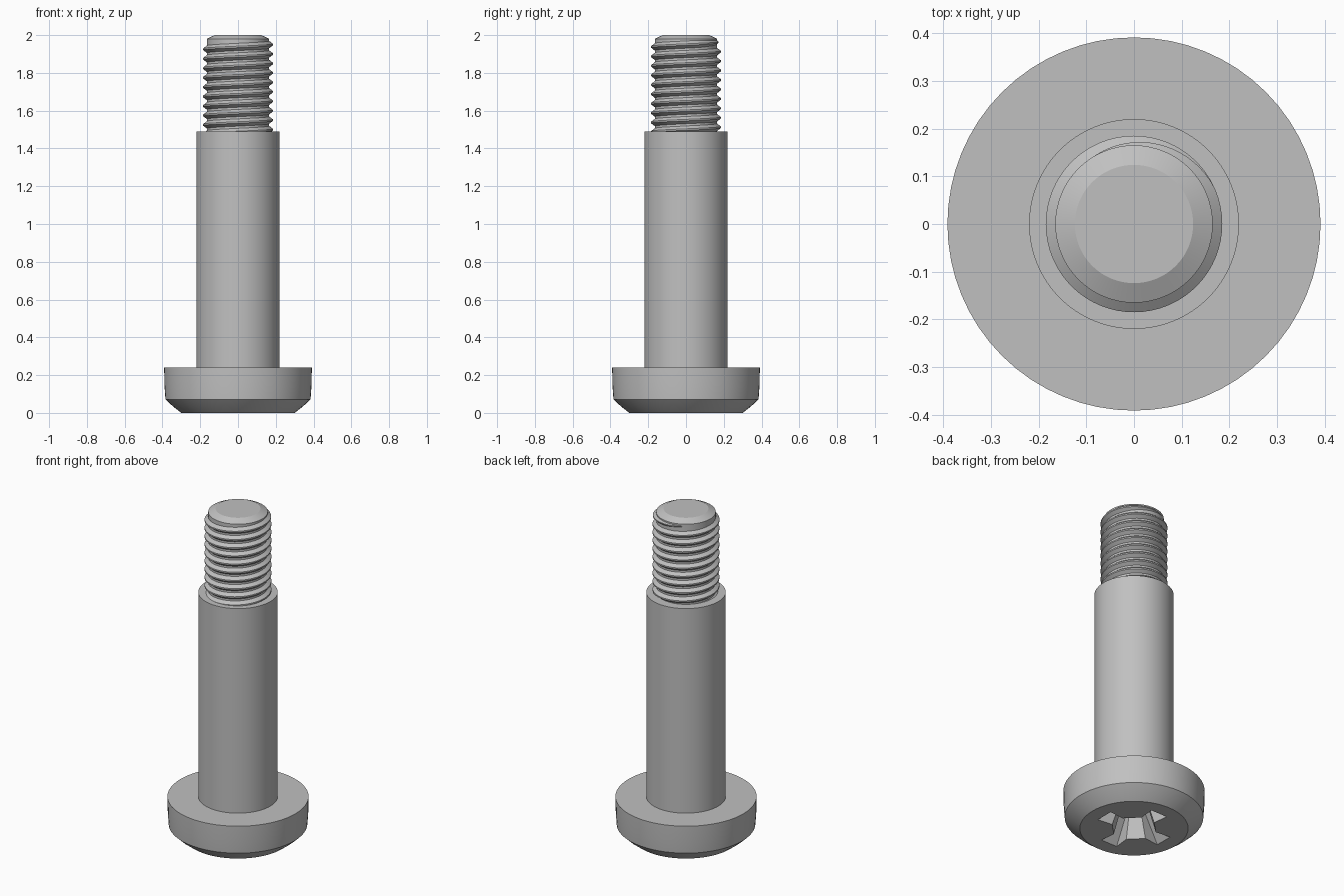
import bpy, bmesh, math

SIDES = 64

old = bpy.data.objects.get("Cube")
if old:
    bpy.data.objects.remove(old, do_unlink=True)

steel = bpy.data.materials.new("grey steel")
steel.use_nodes = True
grey = (0.53, 0.53, 0.53, 1)
steel.diffuse_color = grey
steel.node_tree.nodes["Principled BSDF"].inputs["Base Color"].default_value = grey


def make_object(name, bm):
    bmesh.ops.recalc_face_normals(bm, faces=bm.faces)
    mesh = bpy.data.meshes.new(name)
    bm.to_mesh(mesh)
    bm.free()
    obj = bpy.data.objects.new(name, mesh)
    bpy.context.collection.objects.link(obj)
    mesh.materials.append(steel)
    return obj


def activate(obj):
    bpy.ops.object.select_all(action='DESELECT')
    obj.select_set(True)
    bpy.context.view_layer.objects.active = obj


def smooth(obj, degrees=25):
    activate(obj)
    bpy.ops.object.shade_smooth_by_angle(angle=math.radians(degrees))


def loft(name, rings):
    """Skin a stack of equal-length point rings and cap both ends."""
    bm = bmesh.new()
    rows = [[bm.verts.new(p) for p in ring] for ring in rings]
    for a, b in zip(rows, rows[1:]):
        for i in range(len(a)):
            j = (i + 1) % len(a)
            bm.faces.new((a[i], a[j], b[j], b[i]))
    bm.faces.new(rows[0][::-1])
    bm.faces.new(rows[-1])
    return make_object(name, bm)


def turned(name, profile):
    """Revolve (radius, height) pairs about the z axis."""
    angles = [math.tau * i / SIDES for i in range(SIDES)]
    return loft(name, [[(r * math.cos(a), r * math.sin(a), z) for a in angles]
                       for r, z in profile])


def cross(tip, tip_half, notch, notch_half, z):
    """Four-armed outline with bevelled inner corners."""
    arm = [(notch, -notch_half), (tip, -tip_half), (tip, tip_half), (notch, notch_half)]
    points = []
    for quarter in range(4):
        c, s = math.cos(quarter * math.pi / 2), math.sin(quarter * math.pi / 2)
        points += [(x * c - y * s, x * s + y * c, z) for x, y in arm]
    return points


# Head with a cross-shaped driver recess in its underside
head = turned("head", [(0.30, 0), (0.345, 0.035), (0.384, 0.072),
                       (0.389, 0.14), (0.391, 0.24)])
cutter = loft("recess_cutter", [cross(0.222, 0.057, 0.125, 0.046, -0.01),
                                cross(0.215, 0.055, 0.12, 0.045, 0),
                                cross(0.10, 0.035, 0.07, 0.028, 0.17)])
cutter.hide_render = True
cut = head.modifiers.new("recess", 'BOOLEAN')
cut.operation = 'DIFFERENCE'
cut.solver = 'EXACT'
cut.object = cutter
activate(head)
bpy.ops.object.modifier_apply(modifier=cut.name)
bpy.data.objects.remove(cutter, do_unlink=True)
smooth(head)

# Plain shoulder
smooth(turned("shoulder", [(0.22, 0.235), (0.22, 1.49)]))

# Threaded core with chamfered tip
smooth(turned("thread_core", [(0.165, 1.48), (0.165, 1.98), (0.124, 2.0)]))

# Right-handed helical ridge, fading into the core at its upper end
PITCH = 0.05
END = math.radians(130)
FADE = math.radians(105)
TURNS = 10
steps = TURNS * SIDES
rings = []
for k in range(steps + 1):
    back = math.tau * (steps - k) / SIDES
    angle = END - back
    z = 1.968 - PITCH * back / math.tau
    height = min(1, back / FADE)
    crest = 0.163 + 0.022 * height
    section = [(0.160, -0.023), (crest, -0.004), (crest, 0.004), (0.160, 0.023)]
    rings.append([(r * math.cos(angle), r * math.sin(angle),
                   z + dz * (0.35 + 0.65 * height)) for r, dz in section])
smooth(loft("thread_ridge", rings))
